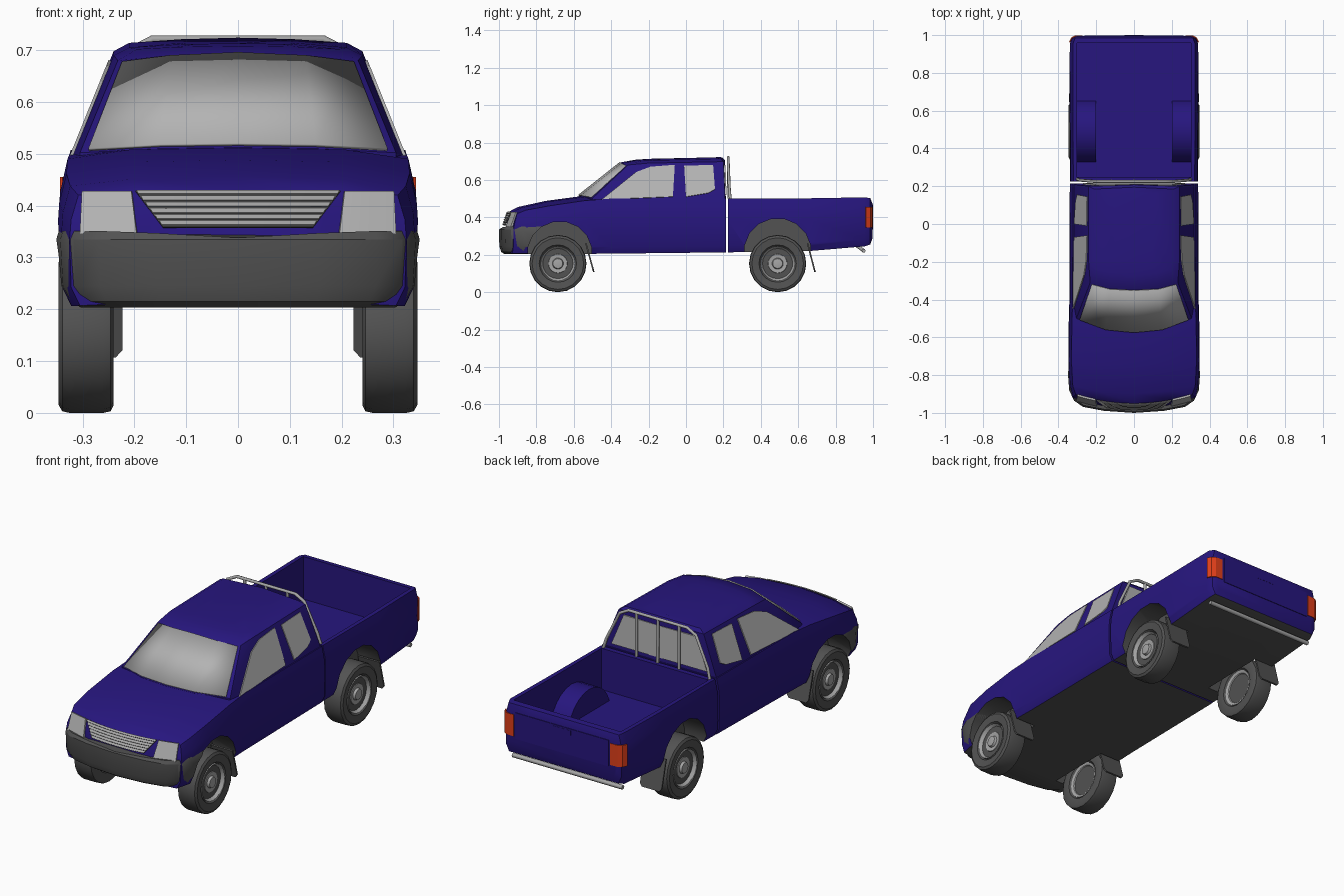
import bpy, bmesh
from math import sin, cos, pi

if "Cube" in bpy.data.objects:
    bpy.data.objects.remove(bpy.data.objects["Cube"])


def material(name, rgb):
    m = bpy.data.materials.new(name)
    m.diffuse_color = (*rgb, 1)
    m.use_nodes = True
    m.node_tree.nodes["Principled BSDF"].inputs["Base Color"].default_value = m.diffuse_color
    return m


BLUE = material("blue_paint", (0.02, 0.008, 0.21))
DARK = material("dark_plastic", (0.085, 0.085, 0.085))
GLASS = material("glass", (0.45, 0.45, 0.45))
METAL = material("metal", (0.38, 0.38, 0.38))
RED = material("red_lens", (0.75, 0.05, 0.01))


def smooth(ob, angle=30):
    bpy.ops.object.select_all(action='DESELECT')
    ob.select_set(True)
    bpy.context.view_layer.objects.active = ob
    bpy.ops.object.shade_smooth_by_angle(angle=angle * pi / 180)


def mesh(name, verts, faces, mats, mirror=False, thick=0):
    bm = bmesh.new()
    for s in ((1, -1) if mirror else (1,)):
        vs = [bm.verts.new((s * x, y, z)) for x, y, z in verts]
        for f in faces:
            bm.faces.new([vs[i] for i in f])
    bmesh.ops.remove_doubles(bm, verts=bm.verts, dist=1e-5)
    bmesh.ops.recalc_face_normals(bm, faces=bm.faces)
    me = bpy.data.meshes.new(name)
    bm.to_mesh(me)
    bm.free()
    ob = bpy.data.objects.new(name, me)
    bpy.context.collection.objects.link(ob)
    for m in mats:
        me.materials.append(m)
    if thick:
        mod = ob.modifiers.new("thickness", 'SOLIDIFY')
        mod.thickness, mod.offset = thick, 0
    return ob


def loft(name, halves, mats):
    """Skin symmetric rings; each half ring starts and ends on x = 0."""
    rings = [h + [(-x, y, z) for x, y, z in h[-2:0:-1]] for h in halves]
    n = len(rings[0])
    faces = [(a * n + i, a * n + (i + 1) % n, (a + 1) * n + (i + 1) % n, (a + 1) * n + i)
             for a in range(len(rings) - 1) for i in range(n)]
    faces += [tuple(range(n)), tuple(range((len(rings) - 1) * n, len(rings) * n))]
    return mesh(name, [p for r in rings for p in r], faces, mats)


def sheet(name, rows, mat, thick=0.008, mirror=False):
    n = len(rows[0])
    faces = [(a * n + i, a * n + i + 1, a * n + n + i + 1, a * n + n + i)
             for a in range(len(rows) - 1) for i in range(n - 1)]
    return mesh(name, [p for r in rows for p in r], faces, [mat], mirror, thick)


def prism(name, yz, x0, x1, mats, mirror=False):
    n = len(yz)
    verts = [(x, y, z) for x in (x0, x1) for y, z in yz]
    faces = [(i, (i + 1) % n, n + (i + 1) % n, n + i) for i in range(n)]
    return mesh(name, verts, faces + [tuple(range(n)), tuple(range(n, 2 * n))], mats, mirror)


def lathe(name, prof, cy, cz, mat, seg=20):
    rows = [[(x, cy + r * sin(2 * pi * i / seg), cz - r * cos(2 * pi * i / seg))
             for i in range(seg)] for r, x in prof]
    faces = [(a * seg + i, a * seg + (i + 1) % seg, (a + 1) * seg + (i + 1) % seg, (a + 1) * seg + i)
             for a in range(len(prof) - 1) for i in range(seg)]
    faces += [tuple(range(seg)), tuple(range((len(prof) - 1) * seg, len(prof) * seg))]
    ob = mesh(name, [p for r in rows for p in r], faces, [mat], True)
    smooth(ob, 35)


def tube(name, paths, radius):
    cu = bpy.data.curves.new(name, 'CURVE')
    cu.dimensions, cu.bevel_depth, cu.bevel_resolution, cu.use_fill_caps = '3D', radius, 1, True
    for path in paths:
        sp = cu.splines.new('POLY')
        sp.points.add(len(path) - 1)
        for p, co in zip(sp.points, path):
            p.co = (*co, 1)
    cu.materials.append(METAL)
    bpy.context.collection.objects.link(bpy.data.objects.new(name, cu))


def arc(cy, cz, r, a0, a1, n):
    return [(cy + r * cos(a0 + (a1 - a0) * i / n), cz + r * sin(a0 + (a1 - a0) * i / n)) for i in range(n)]


def boolean(ob, cutter, op='DIFFERENCE'):
    mod = ob.modifiers.new("cut", 'BOOLEAN')
    mod.operation, mod.object, mod.solver = op, cutter, 'EXACT'
    bpy.context.view_layer.objects.active = ob
    bpy.ops.object.modifier_apply(modifier=mod.name)
    bpy.data.objects.remove(cutter)


def cut_well(ob, cy, cz, r):
    well = prism("well_cutter", arc(cy, cz, r, pi / 16, 2 * pi + pi / 16, 16), 0.212, 0.5, [BLUE, DARK], True)
    well.hide_render = True
    for p in well.data.polygons:
        p.material_index = 1
    boolean(ob, well)


def darken_underside(ob):
    for p in ob.data.polygons:
        if p.normal.z < -0.8 and p.center.z < 0.27:
            p.material_index = 1


def section(y, k, w, zb, zs, zt, lean=0):
    """Half cross-section of the lower body, bowed by k and leaning back."""
    h = zs - zb
    pts = [(0, zb), (w - 0.02, zb), (w - 0.003, zb + 0.035), (w, zb + 0.6 * h), (w - 0.003, zb + 0.78 * h),
           (w - 0.017, zs), (w * 0.6, zt - 0.004 if zt > zs else zs), (0, zt)]
    return [(x, y + k * x * x + lean * max(0, z - 0.35), z) for x, z in pts]


# front body with bonnet and doors
front = loft("front_body", [
    section(-0.978, 0.5, 0.17, 0.215, 0.418, 0.424, 0.35),
    section(-0.975, 0.5, 0.325, 0.207, 0.42, 0.43, 0.35),
    section(-0.90, 0.4, 0.341, 0.206, 0.438, 0.455),
    section(-0.75, 0.2, 0.348, 0.205, 0.462, 0.488),
    section(-0.57, 0.3, 0.346, 0.205, 0.49, 0.512),
    section(-0.40, 0, 0.342, 0.206, 0.50, 0.51),
    section(0.215, 0, 0.34, 0.213, 0.50, 0.50)], [BLUE, DARK])
darken_underside(front)
cut_well(front, -0.675, 0.205, 0.174)
smooth(front)

# cargo bed with inner wheel housings
bed = loft("cargo_bed", [
    section(0.224, 0, 0.338, 0.213, 0.50, 0.50),
    section(0.66, 0, 0.341, 0.22, 0.502, 0.502),
    section(0.955, 0, 0.340, 0.245, 0.507, 0.507),
    section(0.985, 0, 0.328, 0.255, 0.503, 0.503),
    section(0.996, 0, 0.31, 0.285, 0.475, 0.475)], [BLUE, DARK])
darken_underside(bed)
boolean(bed, prism("bed_cutter", [(0.25, 0.29), (0.957, 0.29), (0.957, 0.6), (0.25, 0.6)], -0.302, 0.302, [BLUE, DARK]))
boolean(bed, prism("housing", arc(0.49, 0.24, 0.17, 0, pi * 13 / 12, 13), 0.202, 0.315, [BLUE, DARK], True), 'UNION')
cut_well(bed, 0.49, 0.215, 0.18)
smooth(bed)

# cab upper: belt line, roof edge, crowned roof
belt = [(0, -0.575, 0.512), (0.15, -0.56, 0.51), (0.305, -0.5, 0.502), (0.32, -0.42, 0.495), (0.32, 0.21, 0.495), (0, 0.213, 0.495)]
cab = loft("cab_roof", [
    [(x, y, z - 0.03) for x, y, z in belt], belt,
    [(0, -0.345, 0.695), (0.13, -0.338, 0.69), (0.232, -0.31, 0.68), (0.24, -0.2, 0.69), (0.24, 0.2, 0.698), (0, 0.208, 0.705)],
    [(0, -0.27, 0.708), (0.12, -0.26, 0.706), (0.195, -0.24, 0.702), (0.21, -0.18, 0.705), (0.21, 0.185, 0.714), (0, 0.195, 0.72)],
    [(0, -0.2, 0.713), (0.08, -0.2, 0.712), (0.1, -0.18, 0.712), (0.11, -0.1, 0.714), (0.11, 0.16, 0.721), (0, 0.17, 0.724)]], [BLUE])
smooth(cab)

# windscreen, side windows, rear window
low = [(0, -0.574, 0.518), (0.15, -0.559, 0.516), (0.288, -0.507, 0.508)]
top = [(0, -0.352, 0.694), (0.13, -0.345, 0.688), (0.223, -0.32, 0.676)]
full = [[(-x, y, z) for x, y, z in r[:0:-1]] + r for r in (low, top)]
smooth(sheet("windscreen", full, GLASS, 0.006))
for name, yz in (("front_side_window", [(-0.45, 0.495), (-0.27, 0.64), (-0.19, 0.67), (-0.06, 0.68), (-0.07, 0.51)]),
                 ("rear_side_window", [(-0.01, 0.675), (0.145, 0.68), (0.155, 0.55), (0.12, 0.53), (0, 0.51)])):
    mesh(name, [(0.322 - (z - 0.495) * 0.405, y, z) for y, z in yz], [range(5)], [GLASS], True, 0.006)
sheet("rear_window", [[(-0.27, 0.213, 0.52), (0.27, 0.213, 0.52)], [(-0.205, 0.207, 0.68), (0.205, 0.207, 0.68)]], GLASS, 0.008)


# grille and headlights follow the bowed nose
def nose(xa, xb, z, off):
    xs = [xa + (xb - xa) * i / 6 for i in range(7)]
    return [(x, -0.975 + 0.5 * x * x + 0.35 * (z - 0.35) - off, z) for x in xs]


sheet("grille_back", [nose(-0.145, 0.145, 0.358, 0.005), nose(-0.198, 0.198, 0.428, 0.005)], DARK, 0.006)
for i in range(6):
    z, hw = 0.362 + i * 0.012, 0.147 + i * 0.009
    sheet("grille_slat", [nose(-hw, hw, z, 0.012), nose(-hw - 0.004, hw + 0.004, z + 0.007, 0.007)], METAL, 0.003)
sheet("headlight", [nose(0.195, 0.304, 0.345, 0.003), nose(0.205, 0.30, 0.427, 0.003)], GLASS, 0.01, True)

# wrap-around front bumper
plan = [(0, -1.0), (0.16, -0.989), (0.27, -0.968), (0.318, -0.935), (0.343, -0.88), (0.351, -0.78), (0, -0.78)]
levels = [(0.203, 0.88, 0.03), (0.215, 0.94, 0.012), (0.245, 0.985, 0.002), (0.335, 1, 0), (0.351, 0.985, 0.008)]
bumper = loft("front_bumper", [[(x * s, y + d, min(z, 0.338) if x < 0.15 else z - (0.004 if x < 0.2 and z > 0.34 else 0))
                                for x, y in plan] for z, s, d in levels], [DARK, DARK])
cut_well(bumper, -0.675, 0.205, 0.174)
smooth(bumper)

# wheels and mud flaps
for pos, cy in (("front", -0.685), ("rear", 0.49)):
    lathe(pos + "_tyre", [(0.088, 0.325), (0.1, 0.341), (0.138, 0.346), (0.15, 0.339), (0.153, 0.325), (0.153, 0.26),
                          (0.15, 0.246), (0.138, 0.24), (0.1, 0.244), (0.088, 0.26)], cy, 0.153, DARK)
    lathe(pos + "_rim", [(0.012, 0.34), (0.026, 0.338), (0.03, 0.326), (0.05, 0.328), (0.056, 0.314), (0.076, 0.318),
                         (0.091, 0.34), (0.091, 0.25), (0.078, 0.255), (0.065, 0.275), (0.012, 0.275)], cy, 0.153, METAL)
for name, y0, y1 in (("front_mud_flap", -0.535, -0.493), ("rear_mud_flap", 0.65, 0.69)):
    ym = y1 - 0.004
    mesh(name, [(0.223, y0, 0.26), (0.345, y0, 0.26), (0.345, ym, 0.122), (0.333, y1, 0.108), (0.236, y1, 0.108), (0.223, ym, 0.122)],
         [range(6)], [DARK], True, 0.008)

# tail lamps, tailgate panel and handle
corner = [(0.341, 0.962), (0.330, 0.985), (0.312, 0.995), (0.272, 0.996)]
sheet("tail_lamp", [[(x, y, z) for x, y in corner] for z in (0.345, 0.4, 0.455)], RED, 0.006, True)
sheet("tailgate", [[(-0.262, 0.996, z), (0.262, 0.996, z)] for z in (0.335, 0.468)], BLUE, 0.006)
sheet("tailgate_handle", [[(-0.05, 0.997, z), (0.05, 0.997, z)] for z in (0.435, 0.46)], BLUE, 0.006)

# roll bar behind the cab and rear step bar
half = [(0.302, 0.238, 0.49), (0.285, 0.232, 0.55), (0.215, 0.226, 0.695), (0.165, 0.226, 0.721)]
tube("roll_bar", [half + [(-x, y, z) for x, y, z in half[::-1]]] +
     [[(x, 0.228, 0.5), (x, 0.226, 0.721)] for x in (-0.12, 0, 0.12)], 0.008)
tube("rear_step_bar", [[(-0.31, 0.95, 0.222), (0.31, 0.95, 0.222)]] +
     [[(x, 0.905, 0.255), (x, 0.95, 0.222)] for x in (-0.21, 0.21)], 0.011)
